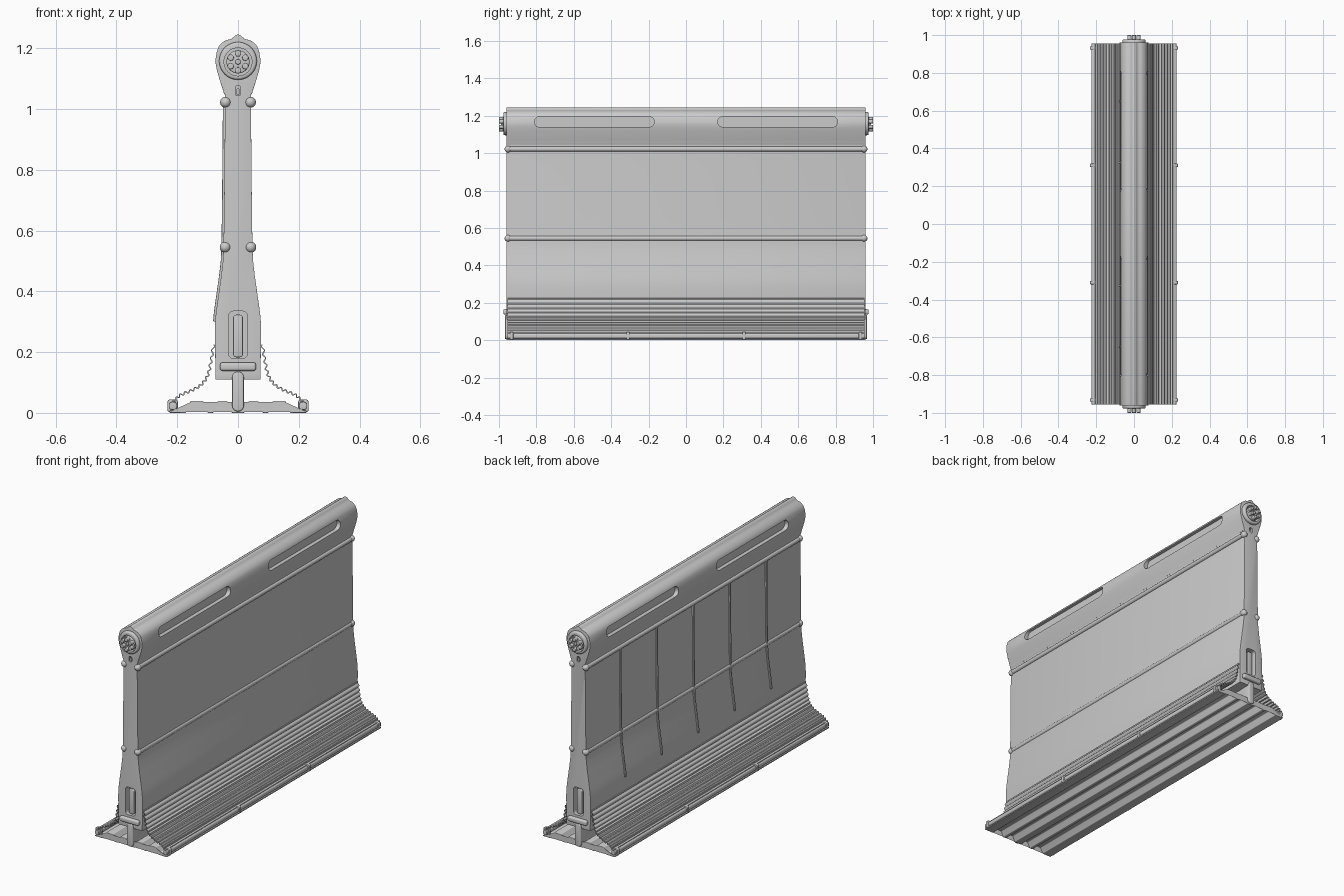
import bpy, bmesh, math
from mathutils import Vector

if "Cube" in bpy.data.objects:
    bpy.data.objects.remove(bpy.data.objects["Cube"])


def finish(ob, bevel=0.0, cutters=(), segs=3):
    """Apply bevel, cut recesses and shade smooth with sharp edges."""
    bpy.ops.object.select_all(action='DESELECT')
    bpy.context.view_layer.objects.active = ob
    ob.select_set(True)
    if bevel:
        m = ob.modifiers.new("bevel", 'BEVEL')
        m.width, m.segments, m.angle_limit = bevel, segs, math.radians(50)
        bpy.ops.object.modifier_apply(modifier=m.name)
    for c in cutters:
        m = ob.modifiers.new("cut", 'BOOLEAN')
        m.operation, m.solver, m.object = 'DIFFERENCE', 'EXACT', c
        bpy.ops.object.modifier_apply(modifier=m.name)
        bpy.data.objects.remove(c)
    bpy.ops.object.shade_smooth_by_angle(angle=math.radians(40))
    return ob


def prism(name, pts, a, b, axis='Y', bevel=0.0, cutters=()):
    """Extrude a closed outline along x (points are y,z) or y (points are x,z)."""
    bm = bmesh.new()
    put = (lambda p, d: (p[0], d, p[1])) if axis == 'Y' else (lambda p, d: (d, p[0], p[1]))
    ends = [[bm.verts.new(put(p, d)) for p in pts] for d in (a, b)]
    bm.faces.new(ends[0])
    bm.faces.new(ends[1][::-1])
    n = len(pts)
    for i in range(n):
        j = (i + 1) % n
        bm.faces.new((ends[0][j], ends[0][i], ends[1][i], ends[1][j]))
    bmesh.ops.recalc_face_normals(bm, faces=bm.faces)
    me = bpy.data.meshes.new(name)
    bm.to_mesh(me)
    bm.free()
    ob = bpy.data.objects.new(name, me)
    bpy.context.collection.objects.link(ob)
    return finish(ob, bevel, cutters)


def spline(pts, n=5):
    """Smooth curve through the points."""
    P = [Vector(p) for p in pts]
    P = [2 * P[0] - P[1]] + P + [2 * P[-1] - P[-2]]
    out = []
    for i in range(1, len(P) - 2):
        p0, p1, p2, p3 = P[i - 1:i + 3]
        for k in range(n):
            t = k / n
            out.append(0.5 * (2 * p1 + (p2 - p0) * t + (2 * p0 - 5 * p1 + 4 * p2 - p3) * t * t
                              + (3 * p1 - p0 - 3 * p2 + p3) * t ** 3))
    return out + [P[-2]]


def shift(path, offs):
    """Move every path point along its normal."""
    out = []
    for i, p in enumerate(path):
        d = (path[min(i + 1, len(path) - 1)] - path[max(i - 1, 0)]).normalized()
        out.append(p + Vector((d.y, -d.x)) * (offs[i] if isinstance(offs, list) else offs))
    return out


def ribbon(path, t):
    return shift(path, t / 2) + shift(path, -t / 2)[::-1]


def rrect(cx, cz, w, h, r, n=8):
    pts = []
    for q, (sx, sz) in enumerate(((1, 1), (-1, 1), (-1, -1), (1, -1))):
        for k in range(n + 1):
            a = math.pi / 2 * (q + k / n)
            pts.append((cx + sx * (w / 2 - r) + r * math.cos(a), cz + sz * (h / 2 - r) + r * math.sin(a)))
    return pts


def circle(cx, cz, r, n=32):
    return [(cx + r * math.cos(2 * math.pi * i / n), cz + r * math.sin(2 * math.pi * i / n)) for i in range(n)]


def mirror(path):
    return [Vector((-p[0], p[1])) for p in path]


# main wall: lofted half profile with bulb on top
half = spline([(0.074, 0.11), (0.075, 0.2), (0.075, 0.3), (0.064, 0.39), (0.053, 0.47), (0.048, 0.54),
               (0.045, 0.75), (0.043, 1.02), (0.046, 1.05), (0.06, 1.095), (0.072, 1.14), (0.073, 1.17),
               (0.064, 1.204), (0.045, 1.223), (0.022, 1.231), (0.009, 1.242), (0, 1.245)])
cutters = []
for s in (-1, 1):
    for e in (-1, 1):
        cutters.append(prism("slot_cutter", rrect(e * 0.49, 1.168, 0.64, 0.056, 0.027), s * 0.05, s * 0.12, 'X'))
    cutters.append(prism("pocket_cutter", rrect(0, 0.257, 0.062, 0.155, 0.016), s * 0.925, s * 1.0))
    cutters.append(prism("notch_cutter", rrect(0, 1.06, 0.018, 0.032, 0.007), s * 0.94, s * 1.0))
    cutters.append(prism("socket_cutter", circle(0, 1.155, 0.046), s * 0.945, s * 1.0))
wall = prism("wall_body", half + mirror(half[:-1])[::-1], -0.96, 0.96, bevel=0.014, cutters=cutters)

# long beads on both faces with ball ends
for s in (-1, 1):
    for x, z in ((0.041, 1.022), (0.042, 0.545)):
        prism("bead", circle(s * x, z, 0.013, 20), -0.955, 0.955)
        for e in (-1, 1):
            bpy.ops.mesh.primitive_uv_sphere_add(segments=20, ring_count=12, radius=0.018,
                                                 location=(s * x, e * 0.952, z))
            bpy.context.object.name = "bead_end"
            finish(bpy.context.object)

# vertical ribs on the left face only
rib_path = mirror([p for p in half if 0.3 < p.y < 1.02])
for i in range(-2, 3):
    prism("rib", ribbon(rib_path, 0.014), i * 0.325 - 0.006, i * 0.325 + 0.006, bevel=0.003)

# end fittings
for e in (-1, 1):
    # rotary knob in a raised collar
    hole = prism("collar_cutter", circle(0, 1.155, 0.046), e * 0.9, e * 1.05)
    prism("collar", circle(0, 1.158, 0.062, 48), e * 0.945, e * 0.977, bevel=0.008, cutters=[hole])
    prism("knob_base", circle(0, 1.155, 0.038), e * 0.94, e * 0.978, bevel=0.004)
    prism("knob_hub", circle(0, 1.155, 0.009, 16), e * 0.94, e * 0.99, bevel=0.003)
    for k in range(6):
        a = math.pi / 6 + k * math.pi / 3
        prism("knob_lobe", circle(0.028 * math.cos(a), 1.155 + 0.028 * math.sin(a), 0.0105, 16),
              e * 0.95, e * 1.0, bevel=0.003)
    # pin below the knob, pocket grip, cross bar and post
    prism("notch_pin", rrect(0, 1.057, 0.009, 0.022, 0.004), e * 0.93, e * 0.956)
    prism("pocket_grip", rrect(0, 0.253, 0.032, 0.14, 0.01), e * 0.915, e * 0.952, bevel=0.004)
    prism("cross_bar", rrect(0, 0.152, 0.12, 0.028, 0.01), e * 0.94, e * 0.977, bevel=0.008)
    prism("end_post", rrect(0, 0.07, 0.038, 0.13, 0.018), e * 0.90, e * 0.967, bevel=0.005)

# central fin carrying the wall
prism("support_fin", rrect(0, 0.065, 0.034, 0.12, 0.005), -0.92, 0.92)

# corrugated base sheet
right = [(0.02, 0.004), (0.035, 0.035), (0.067, 0.035), (0.082, 0.004), (0.1, 0.004), (0.114, 0.035),
         (0.156, 0.035), (0.172, 0.004), (0.225, 0.004)]
base = [Vector(p) for p in right]
base = mirror(base)[::-1] + base
prism("corrugated_base", [p + Vector((0, 0.004)) for p in base] + [p - Vector((0, 0.004)) for p in base[::-1]],
      -0.955, 0.955, bevel=0.003)

# rippled skirts, edge rails and clips
curve = spline([(0.08, 0.225), (0.089, 0.17), (0.1, 0.123), (0.122, 0.092), (0.155, 0.073),
                (0.19, 0.058), (0.215, 0.034)], 20)
waves = [0.004 * math.sin(2 * math.pi * 13 * i / (len(curve) - 1)) for i in range(len(curve))]
skirt = ribbon(shift(curve, waves), 0.004)
for s in (-1, 1):
    side = skirt if s > 0 else mirror(skirt)
    prism("rippled_skirt", side, -0.955, 0.955)
    prism("edge_rail", rrect(s * 0.214, 0.023, 0.024, 0.026, 0.009), -0.955, 0.955, bevel=0.003)
    for y in (-0.932, -0.31, 0.31, 0.932):
        prism("rail_clip", rrect(s * 0.215, 0.023, 0.034, 0.042, 0.008), y - 0.009, y + 0.009, bevel=0.003)
